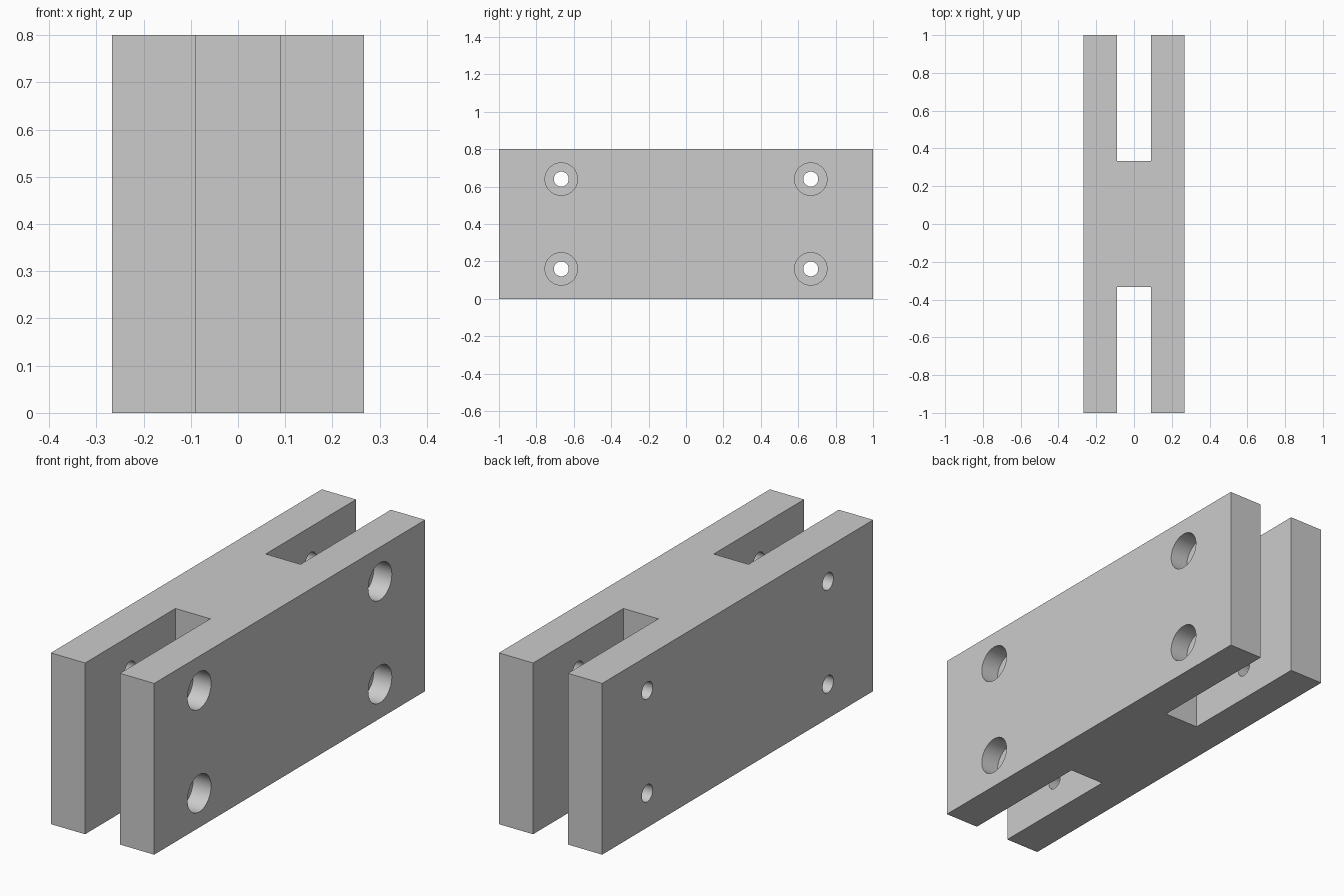
import bpy
import bmesh
import math
from mathutils import Matrix

cube = bpy.data.objects.get("Cube")
if cube:
    bpy.data.objects.remove(cube, do_unlink=True)

HALF_W, HALF_L, HEIGHT = 0.267, 1.0, 0.8
SLOT_W, SLOT_Y = 0.09, 0.333
HOLE_Y, HOLE_Z = 0.667, (0.16, 0.64)
HOLE_R, BORE_R, BORE_DEPTH = 0.04, 0.087, 0.093

grey = bpy.data.materials.new("plain grey")
grey.use_nodes = True
colour = (0.6, 0.6, 0.6, 1)
grey.diffuse_color = colour
grey.node_tree.nodes["Principled BSDF"].inputs["Base Color"].default_value = colour


def add_object(name, bm):
    bmesh.ops.recalc_face_normals(bm, faces=bm.faces)
    mesh = bpy.data.meshes.new(name)
    bm.to_mesh(mesh)
    bm.free()
    mesh.materials.append(grey)
    obj = bpy.data.objects.new(name, mesh)
    bpy.context.collection.objects.link(obj)
    return obj


def add_cylinder(bm, radius, x0, x1, y, z):
    """Cylinder along x from x0 to x1."""
    place = Matrix.Translation(((x0 + x1) / 2, y, z)) @ Matrix.Rotation(math.pi / 2, 4, "Y")
    bmesh.ops.create_cone(bm, cap_ends=True, segments=48, radius1=radius,
                          radius2=radius, depth=x1 - x0, matrix=place)


# H-shaped block, extruded upwards
quarter = [(HALF_W, HALF_L), (SLOT_W, HALF_L), (SLOT_W, SLOT_Y)]
outline = (quarter + [(-x, y) for x, y in reversed(quarter)]
           + [(-x, -y) for x, y in quarter] + [(x, -y) for x, y in reversed(quarter)])
bm = bmesh.new()
base = bm.faces.new([bm.verts.new((x, y, 0)) for x, y in outline])
top = bmesh.ops.extrude_face_region(bm, geom=[base])["geom"]
bmesh.ops.translate(bm, vec=(0, 0, HEIGHT),
                    verts=[v for v in top if isinstance(v, bmesh.types.BMVert)])
block = add_object("slotted_block", bm)

# Bolt holes through both plates, and wide counterbores on the left plate
holes, bores = bmesh.new(), bmesh.new()
for y in (-HOLE_Y, HOLE_Y):
    for z in HOLE_Z:
        add_cylinder(holes, HOLE_R, -HALF_W - 0.1, HALF_W + 0.1, y, z)
        add_cylinder(bores, BORE_R, HALF_W - BORE_DEPTH, HALF_W + 0.1, y, z)

cutters = [add_object("bolt_hole_cutter", holes), add_object("counterbore_cutter", bores)]
bpy.context.view_layer.objects.active = block
for cutter in cutters:
    cut = block.modifiers.new(cutter.name, "BOOLEAN")
    cut.operation = "DIFFERENCE"
    cut.solver = "EXACT"
    cut.object = cutter
    bpy.ops.object.modifier_apply(modifier=cut.name)
    bpy.data.objects.remove(cutter, do_unlink=True)

# Smooth hole walls with sharp edges
bpy.ops.object.select_all(action="DESELECT")
block.select_set(True)
bpy.ops.object.shade_smooth_by_angle(angle=math.radians(30))
